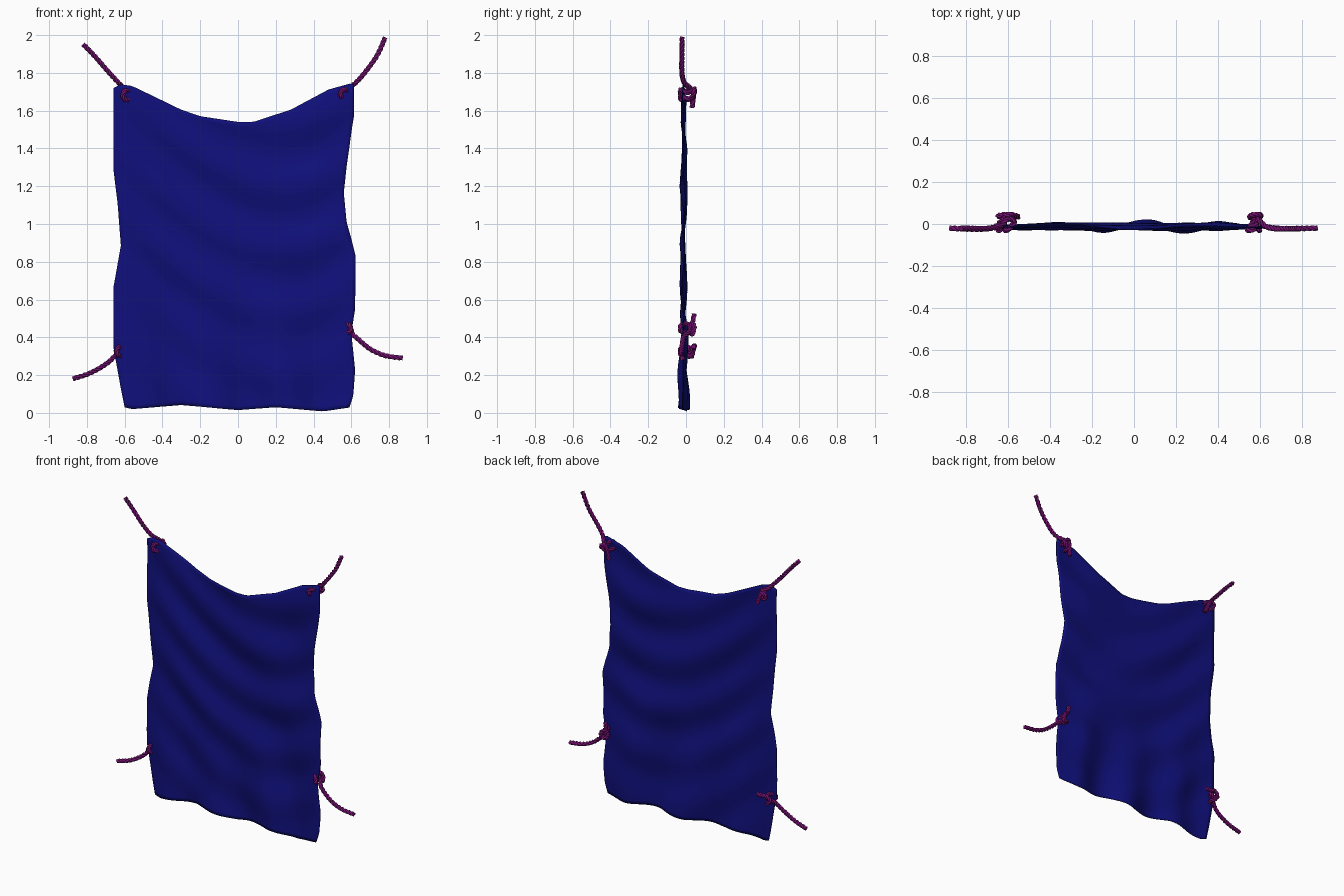
import bpy, bmesh, math
from mathutils import Vector

if "Cube" in bpy.data.objects:
    bpy.data.objects.remove(bpy.data.objects["Cube"])


def material(name, rgb):
    m = bpy.data.materials.new(name)
    m.diffuse_color = (*rgb, 1)
    m.use_nodes = True
    m.node_tree.nodes["Principled BSDF"].inputs["Base Color"].default_value = m.diffuse_color
    return m


def spline(pts, n):
    """Catmull-Rom samples through pts, n per span."""
    p = [Vector(q) for q in pts]
    p = [2 * p[0] - p[1]] + p + [2 * p[-1] - p[-2]]
    out = []
    for i in range(1, len(p) - 2):
        a, b, c, d = p[i - 1:i + 3]
        for k in range(n):
            t = k / n
            out.append(0.5 * (2 * b + (c - a) * t + (2 * a - 5 * b + 4 * c - d) * t * t
                              + (3 * b - a - 3 * c + d) * t ** 3))
    return out + [p[-2]]


def table(rows, s):
    """Linear lookup in (position, value) rows."""
    for (a, va), (b, vb) in zip(rows, rows[1:]):
        if s <= b:
            return va + (vb - va) * max(0, (s - a) / (b - a))
    return rows[-1][1]


def finish(name, bm, mat, angle):
    bmesh.ops.recalc_face_normals(bm, faces=bm.faces)
    me = bpy.data.meshes.new(name)
    bm.to_mesh(me)
    bm.free()
    ob = bpy.data.objects.new(name, me)
    bpy.context.collection.objects.link(ob)
    me.materials.append(mat)
    bpy.ops.object.select_all(action='DESELECT')
    bpy.context.view_layer.objects.active = ob
    ob.select_set(True)
    bpy.ops.object.shade_smooth_by_angle(angle=math.radians(angle))
    return ob


navy = material("navy_cloth", (0.005, 0.005, 0.2))
purple = material("purple_rope", (0.18, 0.006, 0.17))

# Cloth outline: side edges by height, top and bottom edges by width
LEFT = [(0, -.60), (.1, -.62), (.33, -.66), (.65, -.66), (.87, -.62),
        (1.1, -.637), (1.3, -.66), (1.75, -.66)]
RIGHT = [(0, .59), (.06, .61), (.2, .62), (.4, .60), (.53, .62), (.82, .622),
         (1.0, .575), (1.16, .56), (1.3, .575), (1.58, .615), (1.75, .615)]
TOP = [(-.66, 1.72), (-.62, 1.74), (-.56, 1.73), (-.3, 1.605), (-.2, 1.57), (0, 1.54),
       (.08, 1.54), (.28, 1.605), (.48, 1.712), (.6, 1.745), (.62, 1.735)]
BOTTOM = [(-.60, .03), (-.56, .02), (-.3, .042), (0, .015), (.2, .03), (.45, .008), (.6, .03)]


def fold(x, z):
    """Depth of the cloth: sagging swags above, hanging folds below."""
    low = max(0, 1 - z / .75)
    calm = 1 - .75 * max(0, abs(x) - .4) / .25
    swag = .011 * math.sin(19 * (z - .75 * (x - .12) ** 2) + 1.5 * math.sin(3 * x))
    diag = .007 * math.sin(9 * x + 7 * z + 1)
    hang = .024 * math.sin(16 * x + 2.2 * z + .5) * low
    return -.013 + (swag * (1 - .7 * low) + diag + hang) * calm


# Hanging cloth
bm = bmesh.new()
NU, NV = 56, 72
grid = []
for j in range(NV + 1):
    v = j / NV
    xl, xr = table(LEFT, v * 1.74), table(RIGHT, v * 1.74)
    row = []
    for i in range(NU + 1):
        x = xl + (xr - xl) * i / NU
        z0, z1 = table(BOTTOM, x), table(TOP, x)
        z = z0 + (z1 - z0) * v
        row.append(bm.verts.new((x, fold(x, z), z)))
    grid.append(row)
for j in range(NV):
    for i in range(NU):
        bm.faces.new((grid[j][i], grid[j][i + 1], grid[j + 1][i + 1], grid[j + 1][i]))
cloth = finish("hanging_cloth", bm, navy, 60)
mod = cloth.modifiers.new("thickness", 'SOLIDIFY')
mod.thickness, mod.offset = .005, 0


# Twisted rope: three strands wound around a path
def rope(name, pts):
    path = spline(pts, 12)
    line = [path[0]]
    for a, b in zip(path, path[1:]):
        n = max(1, math.ceil((b - a).length / .006))
        line += [a.lerp(b, k / n) for k in range(1, n + 1)]
    frames, dist, side = [], 0, Vector((0, 1, 0))
    for i, p in enumerate(line):
        t = (line[min(i + 1, len(line) - 1)] - line[max(i - 1, 0)]).normalized()
        side = (side - t * side.dot(t)).normalized()
        if i:
            dist += (p - line[i - 1]).length
        frames.append((p, side.copy(), t.cross(side), dist))
    bm = bmesh.new()
    for s in range(3):
        rings = []
        for p, a, b, d in frames:
            w = math.tau * (d / .075 + s / 3)
            c = p + (a * math.cos(w) + b * math.sin(w)) * .0065
            rings.append([bm.verts.new(c + (a * math.cos(q) + b * math.sin(q)) * .0075)
                          for q in (math.tau * k / 7 for k in range(7))])
        for r0, r1 in zip(rings, rings[1:]):
            for k in range(7):
                bm.faces.new((r0[k], r0[k - 1], r1[k - 1], r1[k]))
        bm.faces.new(rings[0])
        bm.faces.new(rings[-1])
    finish(name, bm, purple, 60)


def tie(name, outer, hook, tail, start, sweep):
    """Rope from its free end, behind the cloth, hooked through to the front, then a tail."""
    cx, cz, r = hook
    arc = []
    for k in range(5):
        a = math.radians(start + sweep * k / 4)
        y = (.01, -.024, -.03, -.024, .01)[k]
        arc.append((cx + r * math.cos(a), y, cz + r * math.sin(a)))
    rope(name, outer + arc + tail)


tie("rope_upper_left",
    [(-.82, -.02, 1.952), (-.76, -.022, 1.89), (-.69, -.022, 1.81), (-.635, -.01, 1.75),
     (-.60, .022, 1.715)],
    (-.583, 1.682, .027), [(-.60, .03, 1.66), (-.615, .04, 1.69), (-.585, .045, 1.70),
                           (-.565, .038, 1.66), (-.55, .034, 1.62)], 60, 240)
tie("rope_upper_right",
    [(.78, -.022, 1.988), (.735, -.022, 1.89), (.67, -.022, 1.80), (.625, -.01, 1.75),
     (.59, .022, 1.72)],
    (.565, 1.688, .024), [(.57, .03, 1.67), (.60, .04, 1.695), (.57, .045, 1.715),
                          (.555, .038, 1.67), (.55, .032, 1.615)], 20, 250)
tie("rope_lower_left",
    [(-.875, -.02, .18), (-.78, -.024, .212), (-.70, -.022, .258), (-.652, -.008, .30),
     (-.625, .022, .325)],
    (-.618, .325, .025), [(-.625, .03, .30), (-.645, .038, .33), (-.62, .044, .355),
                          (-.59, .04, .35), (-.555, .04, .352)], 80, 200)
tie("rope_lower_right",
    [(.872, -.02, .29), (.78, -.022, .303), (.70, -.022, .338), (.625, -.012, .40),
     (.59, .022, .435)],
    (.572, .447, .024), [(.57, .03, .42), (.60, .035, .42), (.595, .044, .455),
                         (.57, .036, .48), (.565, .044, .525)], 90, -180)
